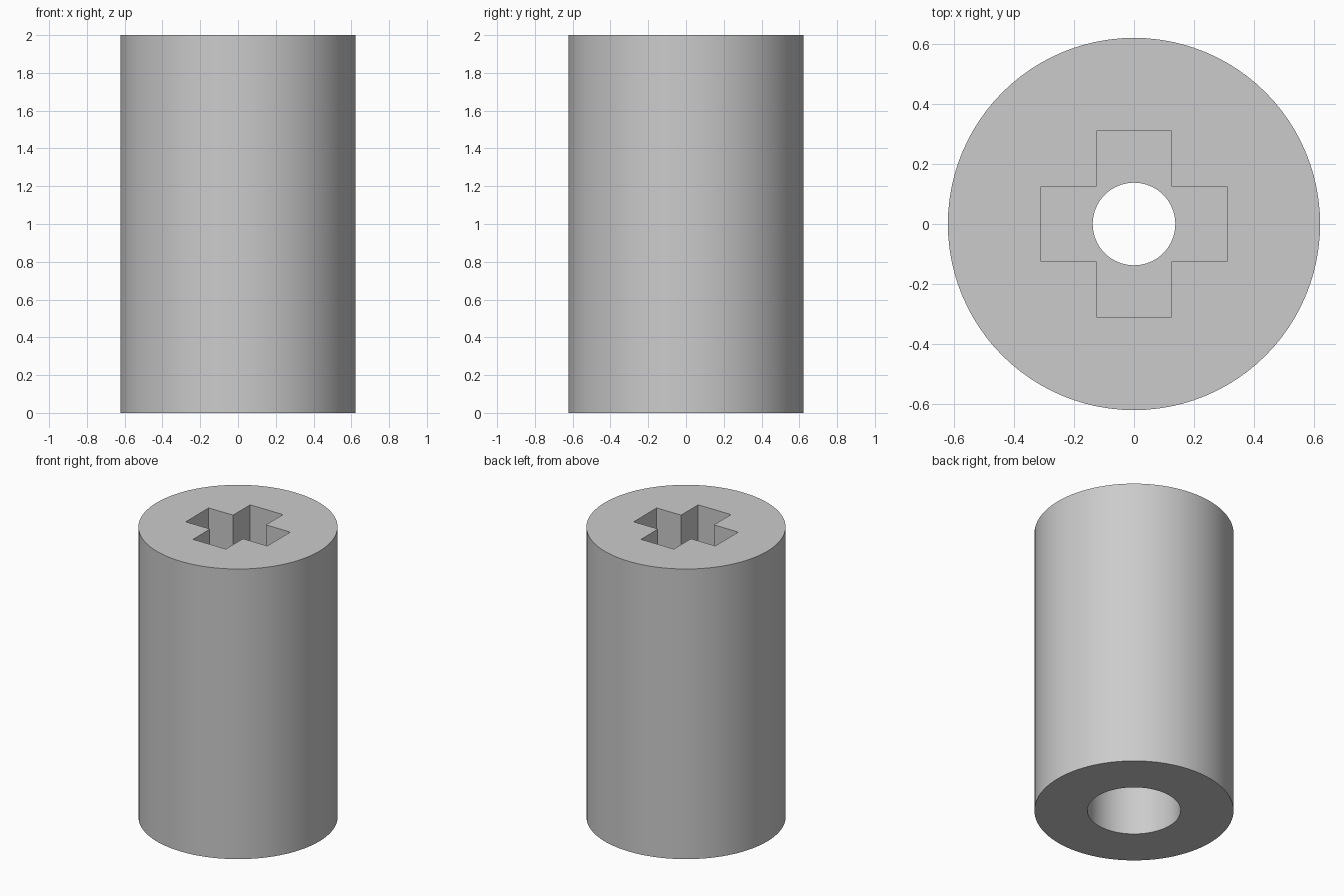
import bpy
from math import pi

if "Cube" in bpy.data.objects:
    bpy.data.objects.remove(bpy.data.objects["Cube"], do_unlink=True)

HEIGHT, RADIUS = 2.0, 0.622
CROSS_FLOOR, BORE_TOP = 1.0, 0.85

grey = bpy.data.materials.new("plain grey")
grey.use_nodes = True
colour = (0.6, 0.6, 0.6, 1)
grey.diffuse_color = colour
grey.node_tree.nodes["Principled BSDF"].inputs["Base Color"].default_value = colour


def cylinder(name, radius, bottom, top):
    bpy.ops.mesh.primitive_cylinder_add(
        vertices=96, radius=radius, depth=top - bottom, location=(0, 0, (bottom + top) / 2))
    obj = bpy.context.object
    obj.name = name
    obj.data.materials.append(grey)
    return obj


def slot(name, angle):
    bpy.ops.mesh.primitive_cube_add(size=1, location=(0, 0, CROSS_FLOOR + 0.6))
    obj = bpy.context.object
    obj.name = name
    obj.scale = (0.622, 0.25, 1.2)
    obj.rotation_euler.z = angle
    obj.data.materials.append(grey)
    return obj


# Solid round body
body = cylinder("coupling_body", RADIUS, 0, HEIGHT)

# Cross socket above, wide bore below, small hole joining them
cutters = [
    slot("socket_slot_x_cutter", 0),
    slot("socket_slot_y_cutter", pi / 2),
    cylinder("wide_bore_cutter", 0.291, -0.2, BORE_TOP),
    cylinder("small_hole_cutter", 0.138, BORE_TOP - 0.2, CROSS_FLOOR + 0.2),
]
for cutter in cutters:
    cut = body.modifiers.new(cutter.name, "BOOLEAN")
    cut.operation = "DIFFERENCE"
    cut.solver = "EXACT"
    cut.object = cutter

# Bake the cuts, then smooth the round walls
bpy.ops.object.select_all(action="DESELECT")
body.select_set(True)
bpy.context.view_layer.objects.active = body
for cut in list(body.modifiers):
    bpy.ops.object.modifier_apply(modifier=cut.name)
for cutter in cutters:
    bpy.data.objects.remove(cutter, do_unlink=True)
bpy.ops.object.shade_smooth_by_angle(angle=pi / 6)
